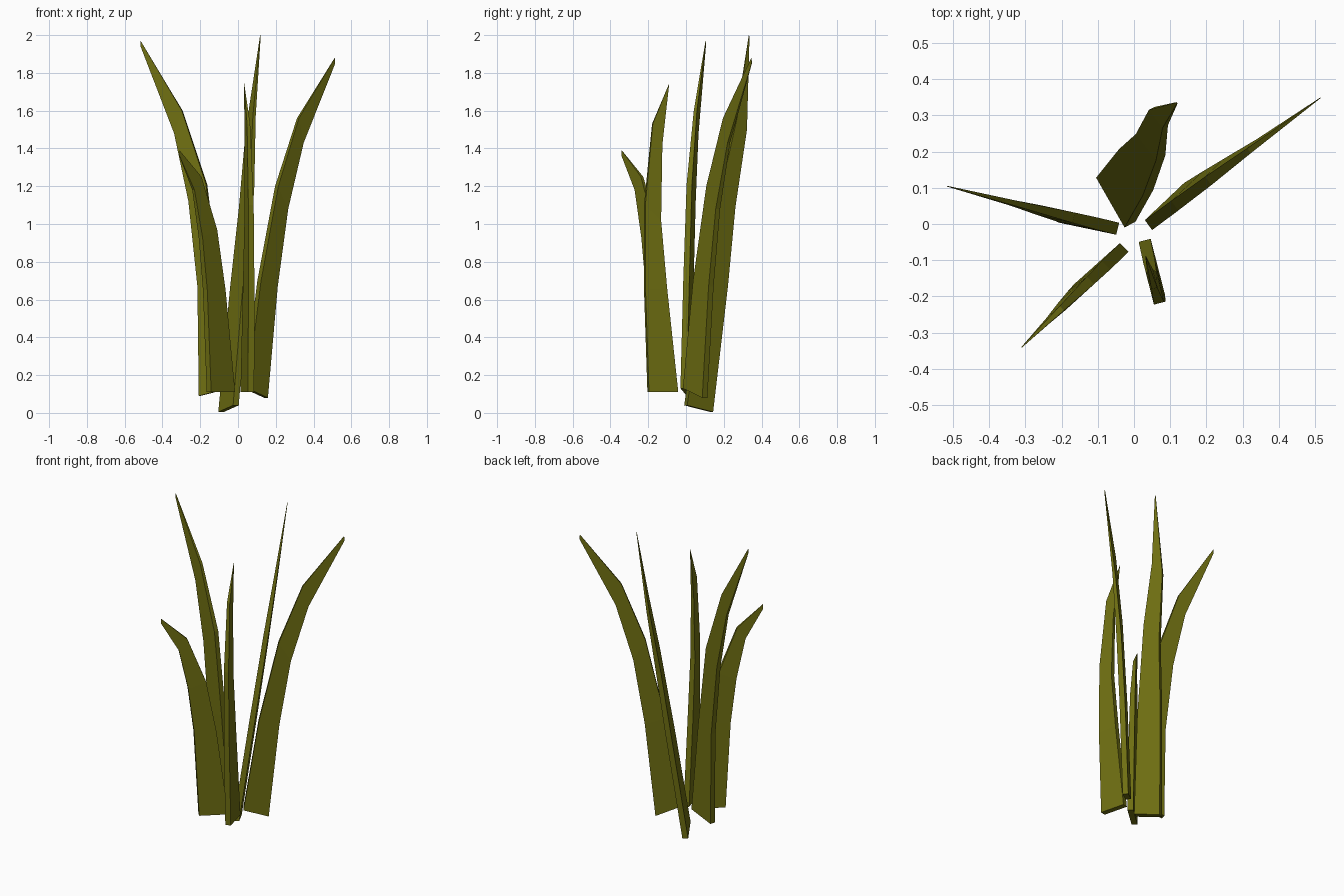
import bpy, bmesh, math
from mathutils import Vector

if "Cube" in bpy.data.objects:
    bpy.data.objects.remove(bpy.data.objects["Cube"])

olive = bpy.data.materials.new("olive_green")
olive.diffuse_color = (0.16, 0.16, 0.006, 1)
olive.use_nodes = True
olive.node_tree.nodes["Principled BSDF"].inputs["Base Color"].default_value = olive.diffuse_color

# thickness at each station from root to tip
THICK = (0.034, 0.033, 0.029, 0.017, 0.002)


def blade(name, origin, angle, inner, outer, skew=0.0, lean=0.0):
    """Curved flat leaf: inner/outer edge profiles are (reach, height) pairs."""
    u = Vector((math.cos(angle), math.sin(angle), 0))
    side = Vector((-u.y, u.x, 0))
    base = Vector((origin[0], origin[1], 0))
    bm = bmesh.new()
    rings = []
    for i, t in enumerate(THICK):
        ring = []
        for (r, z), twist, signs in ((inner[i], 0, (-1, 1)), (outer[i], skew, (1, -1))):
            for s in signs:
                lat = s * t / 2 + twist * (1 - i / 4) + lean * z
                ring.append(bm.verts.new(base + u * r + side * lat + Vector((0, 0, z))))
        rings.append(ring)
    for a, b in zip(rings, rings[1:]):
        for k in range(4):
            j = (k + 1) % 4
            bm.faces.new((a[k], a[j], b[j], b[k]))
    bm.faces.new(rings[0])
    bm.faces.new(rings[-1])
    bmesh.ops.recalc_face_normals(bm, faces=bm.faces)
    mesh = bpy.data.meshes.new(name)
    bm.to_mesh(mesh)
    bm.free()
    mesh.materials.append(olive)
    bpy.context.collection.objects.link(bpy.data.objects.new(name, mesh))


# five leaves fanning out from the centre
blade("right_leaf", (0.04, -0.003), math.radians(36.5),
      [(0, .13), (.09, .70), (.205, 1.20), (.345, 1.56), (.588, 1.88)],
      [(.148, .08), (.21, .67), (.277, 1.08), (.38, 1.43), (.59, 1.85)], skew=0.018)
blade("left_leaf", (-0.045, -0.013), math.radians(166),
      [(0, .13), (.06, .70), (.125, 1.21), (.258, 1.60), (.485, 1.97)],
      [(.162, .09), (.17, .67), (.22, 1.12), (.30, 1.48), (.485, 1.94)], skew=0.006)
blade("front_left_leaf", (-0.027, -0.065), math.radians(-135.8),
      [(0, .11), (.07, .65), (.13, .97), (.24, 1.25), (.395, 1.39)],
      [(.17, .11), (.20, .65), (.235, .93), (.29, 1.18), (.395, 1.36)], skew=-0.007)
blade("front_leaf", (0.03, -0.045), math.radians(-75.6),
      [(0, .11), (.06, .66), (.092, 1.02), (.083, 1.42), (.043, 1.745)],
      [(.16, .11), (.178, .65), (.178, 1.10), (.135, 1.53), (.047, 1.735)], lean=-0.005)
blade("back_leaf", (-0.015, -0.006), math.radians(118),
      [(.002, .04), (.056, .65), (.125, 1.20), (.195, 1.57), (.236, 2.0)],
      [(.16, .005), (.20, .67), (.215, 1.09), (.257, 1.50), (.24, 1.99)], lean=-0.139)
